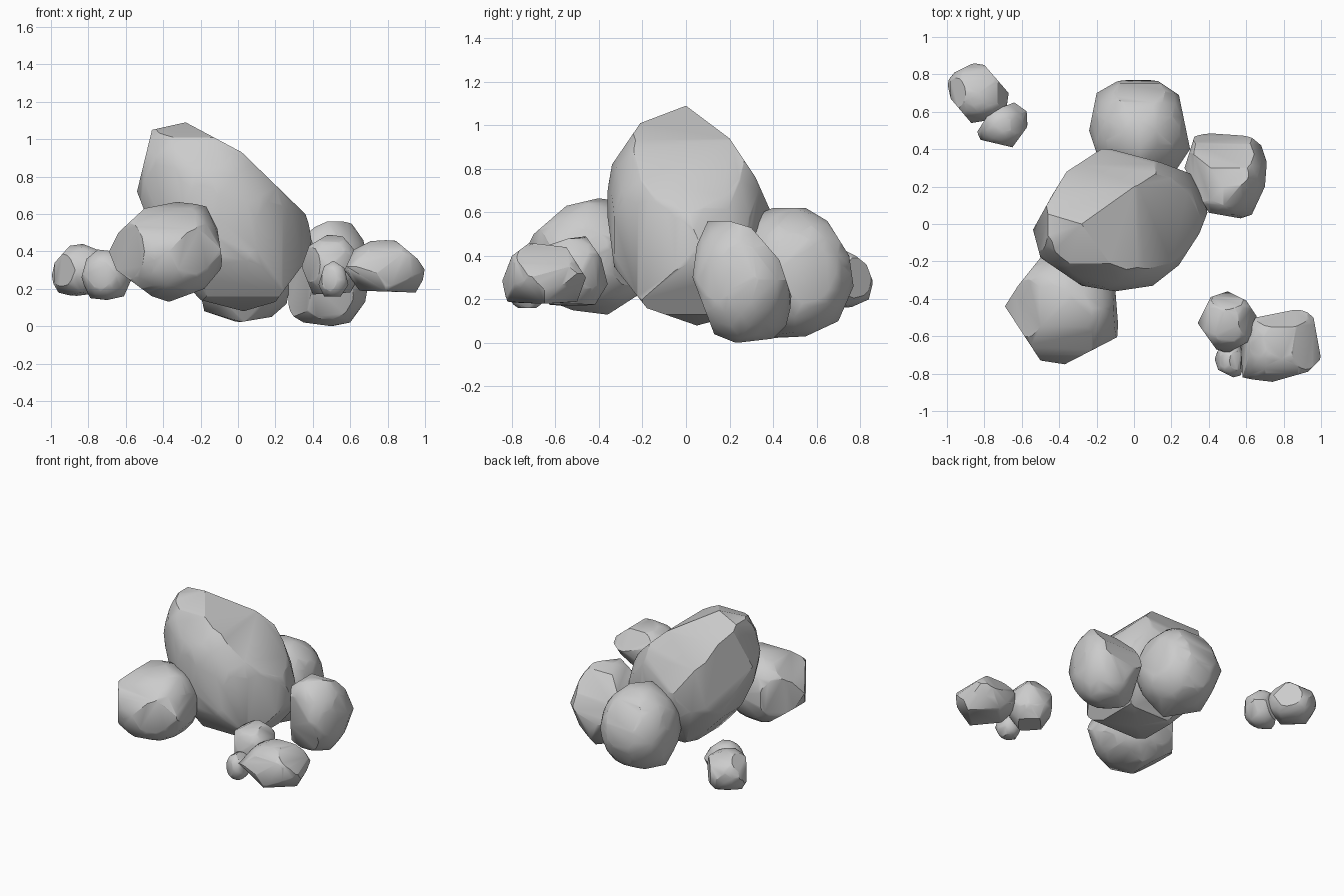
import bpy, bmesh, math
from mathutils import Vector, Matrix

if "Cube" in bpy.data.objects:
    bpy.data.objects.remove(bpy.data.objects["Cube"])

AXES = {"front": (0, 2, 1), "side": (1, 2, 0), "top": (0, 1, 2)}


def hull(points):
    """Closed convex skin round a cloud of points."""
    bm = bmesh.new()
    for p in points:
        bm.verts.new(p)
    bmesh.ops.convex_hull(bm, input=bm.verts)
    loose = [v for v in bm.verts if not v.link_faces]
    bmesh.ops.delete(bm, geom=loose, context='VERTS')
    return bm


def cut(bm, point, normal):
    """Slice off everything on the outer side of a plane and cap it."""
    bmesh.ops.bisect_plane(bm, geom=bm.verts[:] + bm.edges[:] + bm.faces[:], dist=1e-5,
                           plane_co=point, plane_no=normal, clear_outer=True)
    rim = [e for e in bm.edges if e.is_boundary]
    if rim:
        bmesh.ops.holes_fill(bm, edges=rim, sides=0)


def rock(name, centre, half, tilt=0.0, power=2.1, **outlines):
    """Rounded boulder stretched and chiselled to its front, side and top outlines."""
    c = Vector(centre)
    rot = Matrix.Rotation(tilt, 3, 'Y')
    # rounded body
    bm = bmesh.new()
    bmesh.ops.create_icosphere(bm, subdivisions=3, radius=1)
    cloud = []
    for v in bm.verts:
        p = v.co * sum(abs(k) ** power for k in v.co) ** (-1 / power)
        cloud.append(c + rot @ Vector([p[i] * half[i] for i in range(3)]))
    bm.free()
    # outline points, set at the depth where the tilted body turns away
    m = rot @ Matrix.Diagonal([h * h for h in half]) @ rot.transposed()
    for view, pts in outlines.items():
        a, b, d = AXES[view]
        for p in pts:
            q = Vector((0, 0, 0))
            q[a], q[b] = p
            k = {"front": 0, "side": m[0][2] / m[2][2] * (q.z - c.z),
                 "top": m[0][2] / m[0][0] * (q.x - c.x)}[view]
            q[d] = c[d] + k
            cloud.append(q)
    bm = hull(cloud)
    # chisel
    for view, pts in outlines.items():
        a, b, d = AXES[view]
        mid = sum((Vector(p) for p in pts), Vector((0, 0))) / len(pts)
        for i, p in enumerate(pts):
            p, q = Vector(p), Vector(pts[(i + 1) % len(pts)])
            n = Vector((q.y - p.y, p.x - q.x)).normalized()
            if n.dot(p - mid) < 0:
                n = -n
            reach = max(pts, key=lambda s: n.dot(Vector(s)))
            co, no = Vector((0, 0, 0)), Vector((0, 0, 0))
            co[a], co[b] = reach
            no[a], no[b] = n
            cut(bm, co, no)
    bmesh.ops.remove_doubles(bm, verts=bm.verts, dist=0.004)
    cloud = [v.co.copy() for v in bm.verts]
    bm.free()
    bm = hull(cloud)
    bmesh.ops.dissolve_limit(bm, angle_limit=math.radians(3), verts=bm.verts, edges=bm.edges)
    bmesh.ops.recalc_face_normals(bm, faces=bm.faces)
    me = bpy.data.meshes.new(name)
    bm.to_mesh(me)
    bm.free()
    me.shade_smooth()
    me.set_sharp_from_angle(angle=math.radians(32))
    ob = bpy.data.objects.new(name, me)
    bpy.context.collection.objects.link(ob)
    return ob


# tall leaning boulder
rock("main_boulder", (-0.08, 0.02, 0.58), (0.4, 0.385, 0.63), tilt=math.radians(-30),
     front=[(-.46, 1.05), (-.28, 1.09), (.02, .93), (.36, .6), (.4, .48), (.37, .36), (.2, .13),
            (.03, .08), (-.2, .14), (-.4, .36), (-.54, .72)],
     side=[(0, 1.09), (-.21, 1.01), (-.34, .82), (-.37, .65), (-.33, .35), (-.18, .16), (.05, .08),
           (.2, .12), (.36, .36), (.4, .58), (.32, .76), (.2, .94)],
     top=[(-.54, -.03), (-.5, -.18), (-.28, -.33), (-.1, -.36), (.1, -.33), (.24, -.22), (.35, -.05),
          (.4, .08), (.3, .27), (0, .35), (-.16, .41), (-.36, .28), (-.44, .15)])

# three supporting boulders
rock("front_boulder", (-.38, -.45, .4), (.3, .3, .27),
     front=[(-.69, .4), (-.64, .5), (-.5, .63), (-.3, .67), (-.17, .64), (-.11, .52), (-.08, .32),
            (-.18, .2), (-.37, .13), (-.46, .16), (-.65, .3)],
     side=[(-.75, .4), (-.7, .5), (-.55, .63), (-.38, .67), (-.22, .6), (-.16, .4), (-.22, .22),
           (-.36, .13), (-.52, .15), (-.7, .22)],
     top=[(-.69, -.44), (-.62, -.33), (-.5, -.18), (-.3, -.16), (-.1, -.35), (-.08, -.6),
          (-.37, -.75), (-.5, -.73)])
rock("back_boulder", (.03, .5, .32), (.27, .28, .3),
     front=[(-.24, .35), (-.18, .52), (-.05, .62), (.12, .62), (.25, .5), (.3, .32), (.26, .12),
            (.18, .05), (0, .02), (-.18, .08)],
     side=[(.22, .35), (.3, .58), (.4, .62), (.55, .62), (.65, .56), (.75, .4), (.77, .26),
           (.7, .1), (.55, .03), (.35, .02)],
     top=[(-.24, .5), (-.2, .7), (-.06, .78), (.12, .77), (.24, .69), (.3, .4), (.2, .25), (-.16, .26)])
rock("right_boulder", (.48, .25, .29), (.23, .24, .29),
     front=[(.27, .3), (.32, .45), (.41, .53), (.5, .57), (.6, .56), (.67, .46), (.71, .3),
            (.68, .13), (.6, .02), (.5, 0), (.35, .02), (.25, .08)],
     side=[(.03, .3), (.05, .45), (.1, .56), (.2, .56), (.3, .53), (.43, .38), (.49, .2), (.46, .08),
           (.4, .02), (.23, 0), (.13, .04)],
     top=[(.27, .3), (.33, .49), (.62, .47), (.68, .42), (.71, .33), (.7, .2), (.63, .05), (.57, .03),
          (.4, .06)])

# front right cluster of small stones
rock("cluster_large_stone", (.79, -.65, .32), (.215, .2, .145),
     front=[(.57, .3), (.62, .41), (.72, .46), (.84, .46), (.96, .36), (1, .3), (.99, .25),
            (.95, .18), (.65, .19)],
     side=[(-.85, .27), (-.8, .4), (-.72, .46), (-.55, .44), (-.46, .3), (-.5, .19), (-.7, .17), (-.82, .19)],
     top=[(1, -.72), (.96, -.5), (.9, -.45), (.65, -.5), (.57, -.65), (.58, -.82), (.72, -.85), (.93, -.79)])
rock("cluster_tall_stone", (.5, -.52, .33), (.16, .16, .165),
     front=[(.34, .32), (.38, .43), (.48, .49), (.56, .48), (.63, .4), (.66, .28), (.6, .18), (.4, .17)],
     side=[(-.69, .32), (-.63, .45), (-.54, .48), (-.46, .49), (-.39, .39), (-.36, .27), (-.42, .17), (-.62, .16)],
     top=[(.34, -.53), (.41, -.39), (.5, -.36), (.6, -.41), (.66, -.5), (.63, -.62), (.5, -.69), (.44, -.67)])
rock("cluster_tiny_stone", (.515, -.73, .25), (.08, .09, .1),
     front=[(.43, .22), (.46, .32), (.51, .35), (.57, .31), (.59, .22), (.55, .16), (.46, .16)],
     top=[(.43, -.72), (.46, -.65), (.57, -.65), (.59, -.75), (.57, -.81), (.53, -.82), (.45, -.78)])

# back left pair of small stones
rock("pair_large_stone", (-.835, .7, .3), (.165, .155, .14),
     front=[(-1, .25), (-.98, .34), (-.9, .43), (-.83, .44), (-.73, .4), (-.67, .3), (-.72, .18), (-.88, .16), (-.96, .18)],
     side=[(.54, .3), (.6, .42), (.7, .44), (.78, .4), (.83, .36), (.86, .28), (.84, .2), (.75, .16), (.58, .18)],
     top=[(-1, .76), (-.96, .81), (-.86, .86), (-.8, .85), (-.67, .7), (-.68, .63), (-.75, .56), (-.87, .54), (-.98, .67)])
rock("pair_small_stone", (-.705, .53, .275), (.13, .12, .135),
     front=[(-.84, .25), (-.81, .36), (-.75, .41), (-.66, .4), (-.59, .34), (-.57, .25), (-.61, .16), (-.7, .14), (-.79, .15)],
     top=[(-.84, .49), (-.77, .6), (-.64, .65), (-.57, .6), (-.57, .52), (-.65, .41), (-.82, .45)])
